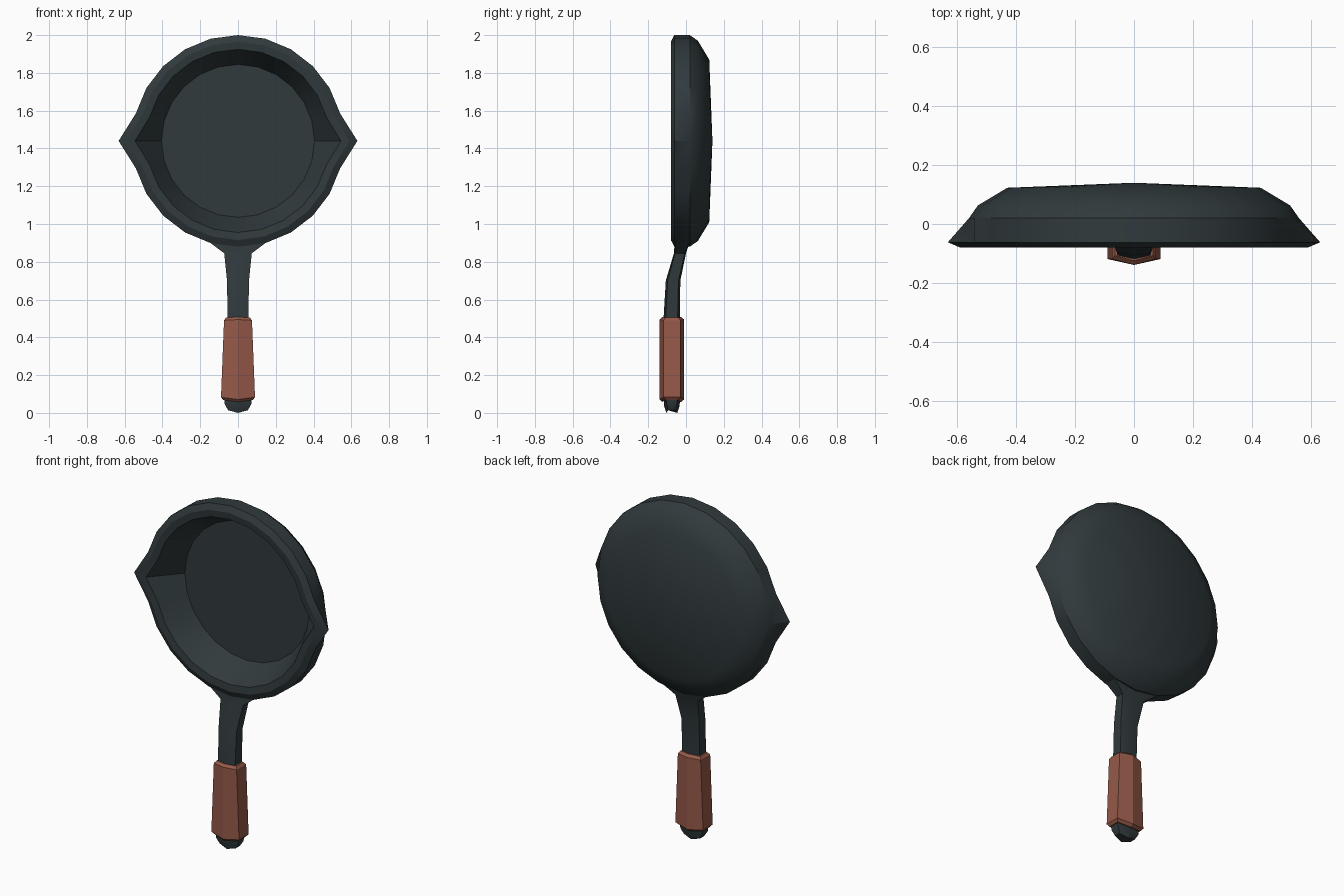
import bpy, bmesh, math

if "Cube" in bpy.data.objects:
    bpy.data.objects.remove(bpy.data.objects["Cube"])

SIDES = 24
PAN_Z = 1.44


def material(name, rgb):
    m = bpy.data.materials.new(name)
    m.diffuse_color = (*rgb, 1)
    m.use_nodes = True
    m.node_tree.nodes["Principled BSDF"].inputs["Base Color"].default_value = m.diffuse_color
    return m


iron = material("dark_iron", (0.030, 0.042, 0.046))
wood = material("red_wood", (0.30, 0.10, 0.065))


def finish(bm, name, mat, smooth_angle):
    bmesh.ops.recalc_face_normals(bm, faces=bm.faces)
    me = bpy.data.meshes.new(name)
    bm.to_mesh(me)
    bm.free()
    ob = bpy.data.objects.new(name, me)
    bpy.context.collection.objects.link(ob)
    me.materials.append(mat)
    bpy.ops.object.select_all(action='DESELECT')
    ob.select_set(True)
    bpy.context.view_layer.objects.active = ob
    bpy.ops.object.shade_smooth_by_angle(angle=math.radians(smooth_angle))
    return ob


def bridge(bm, a, b):
    n = len(a)
    for i in range(n):
        bm.faces.new((a[i], a[(i + 1) % n], b[(i + 1) % n], b[i]))


def build_pan():
    # Turned profile: (radius, radius at the two spouts, y), floor to back
    profile = [(0.405, 0.405, 0.085), (0.485, 0.545, -0.075),
               (0.525, 0.59, -0.08), (0.56, 0.632, -0.062),
               (0.56, 0.56, 0.02), (0.53, 0.53, 0.063), (0.43, 0.43, 0.123)]
    bm = bmesh.new()
    rings = []
    for r, spout, y in profile:
        ring = []
        for i in range(SIDES):
            a = 2 * math.pi * i / SIDES
            rad = spout if i % (SIDES // 2) == 0 else r
            ring.append(bm.verts.new((rad * math.cos(a), y, PAN_Z + rad * math.sin(a))))
        rings.append(ring)
    for a, b in zip(rings, rings[1:]):
        bridge(bm, a, b)
    bm.faces.new(rings[0])
    # Slightly domed back
    tip = bm.verts.new((0, 0.14, PAN_Z))
    for i in range(SIDES):
        bm.faces.new((rings[-1][i], rings[-1][(i + 1) % SIDES], tip))
    finish(bm, "pan", iron, 30)


def hex_loft(name, stations, mat):
    # Station: (z, half width, front y, back y, ridge height, z shift of ridges)
    bm = bmesh.new()
    rings = []
    for z, w, y0, y1, k, dz in stations:
        pts = [(0, y0, z + dz), (w, y0 + k, z), (w, y1 - k, z),
               (0, y1, z + dz), (-w, y1 - k, z), (-w, y0 + k, z)]
        rings.append([bm.verts.new(p) for p in pts])
    for a, b in zip(rings, rings[1:]):
        bridge(bm, a, b)
    bm.faces.new(rings[0])
    bm.faces.new(rings[-1])
    finish(bm, name, mat, 25)


build_pan()

# Neck flaring into the pan wall
hex_loft("neck", [
    (0.48, 0.055, -0.12, -0.033, 0.012, 0),
    (0.70, 0.058, -0.107, -0.030, 0.010, 0),
    (0.845, 0.073, -0.064, 0.0, 0.006, 0),
    (0.903, 0.15, -0.06, 0.02, 0.004, 0)], iron)

# Wooden grip with chamfered ends
hex_loft("grip", [
    (0.068, 0.078, -0.125, -0.025, 0.018, -0.010),
    (0.083, 0.090, -0.139, -0.010, 0.020, -0.012),
    (0.490, 0.074, -0.139, -0.010, 0.020, 0.004),
    (0.504, 0.064, -0.125, -0.025, 0.018, 0.004)], wood)

# Iron end cap
hex_loft("end_cap", [
    (0.014, 0.052, -0.104, -0.046, 0.010, -0.014),
    (0.045, 0.070, -0.116, -0.034, 0.014, -0.010),
    (0.080, 0.074, -0.118, -0.032, 0.014, -0.010)], iron)
